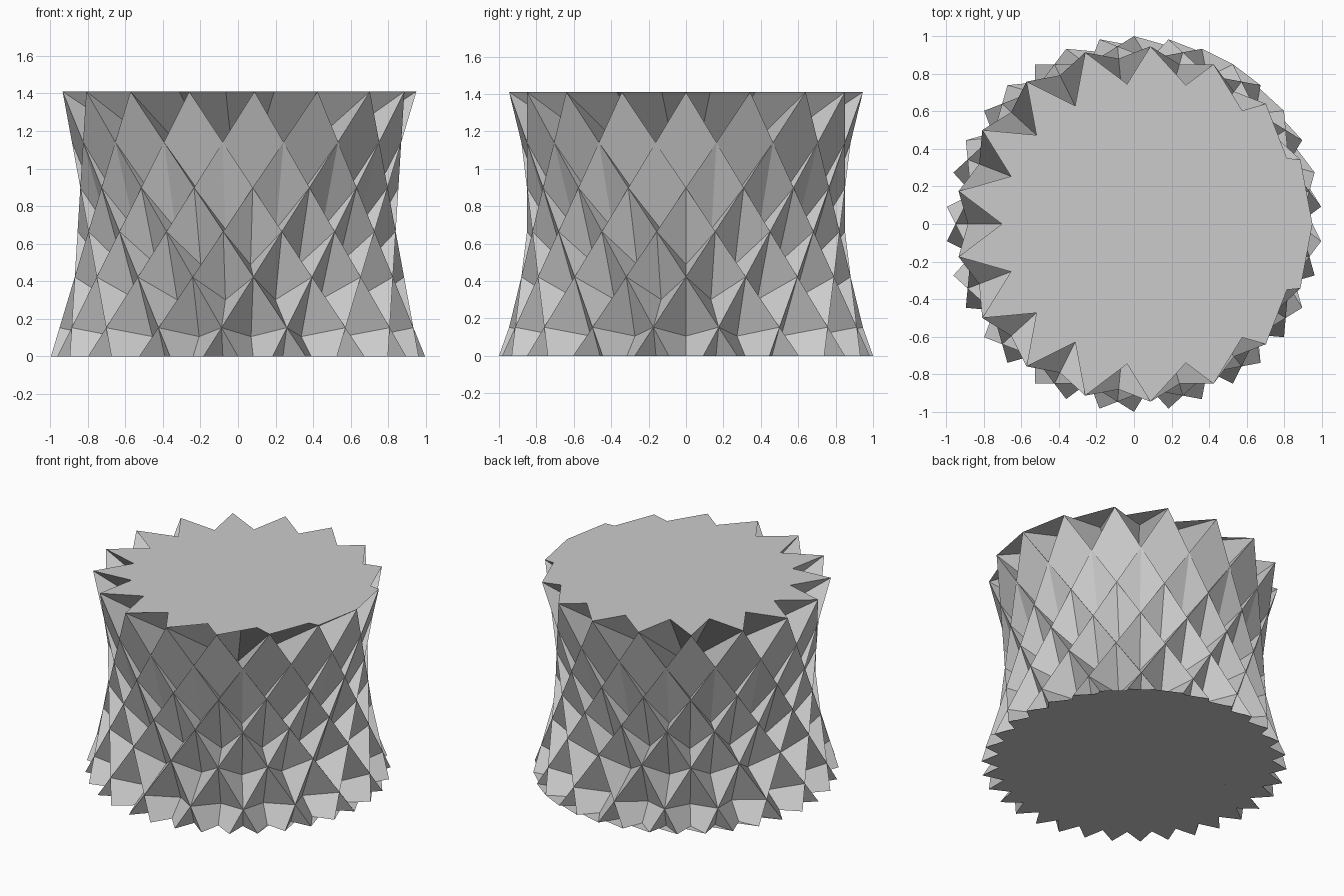
import bpy, bmesh, math

POINTS = 17
STEP = 11                                     # tips skipped by each long edge
HALF = math.pi * STEP / (2 * POINTS)          # half the angle one base edge spans
TOP_RADIUS = math.sin(HALF) / math.sin(2 * HALF - math.pi * (2 * HALF > math.pi))
TOP_RADIUS = abs(TOP_RADIUS)
# Height that makes the tall triangles equilateral
HEIGHT = math.sqrt(3 * math.sin(HALF) ** 2 - (TOP_RADIUS - math.cos(HALF)) ** 2)

cube = bpy.data.objects.get("Cube")
if cube:
    bpy.data.objects.remove(cube, do_unlink=True)

grey = bpy.data.materials.new("plain grey")
COLOUR = (0.6, 0.6, 0.6, 1)
grey.use_nodes = True
grey.diffuse_color = COLOUR
grey.node_tree.nodes["Principled BSDF"].inputs["Base Color"].default_value = COLOUR


def star_ring(bm, count, radius, z, start, turn):
    """Tips of a star, in the order its long crossing edges visit them."""
    return [bm.verts.new((radius * math.cos(start + turn * i),
                          radius * math.sin(start + turn * i), z))
            for i in range(count)]


def fan_cap(bm, ring, up):
    """Flat star cap fanned from the first tip, all triangles facing one way."""
    for p, q in zip(ring[1:], ring[2:]):
        face = bm.faces.new((ring[0], p, q))
        face.normal_update()
        if face.normal.z * up < 0:
            face.normal_flip()


bm = bmesh.new()
top = star_ring(bm, POINTS, TOP_RADIUS, HEIGHT, 0, 4 * HALF)
base = star_ring(bm, 2 * POINTS, 1, 0, -HALF, 2 * HALF)

# Crossing walls: a triangle under each top tip, then a square to the next tip
for i in range(POINTS):
    left, right = base[2 * i], base[2 * i + 1]
    following = base[(2 * i + 2) % (2 * POINTS)]
    bm.faces.new((left, right, top[i]))
    bm.faces.new((top[i], right, following, top[(i + 1) % POINTS]))

# Caps
fan_cap(bm, top, 1)
fan_cap(bm, base[1:] + base[:1], -1)

mesh = bpy.data.meshes.new("star_drum")
bm.to_mesh(mesh)
bm.free()
mesh.materials.append(grey)
bpy.context.collection.objects.link(bpy.data.objects.new("star_drum", mesh))
